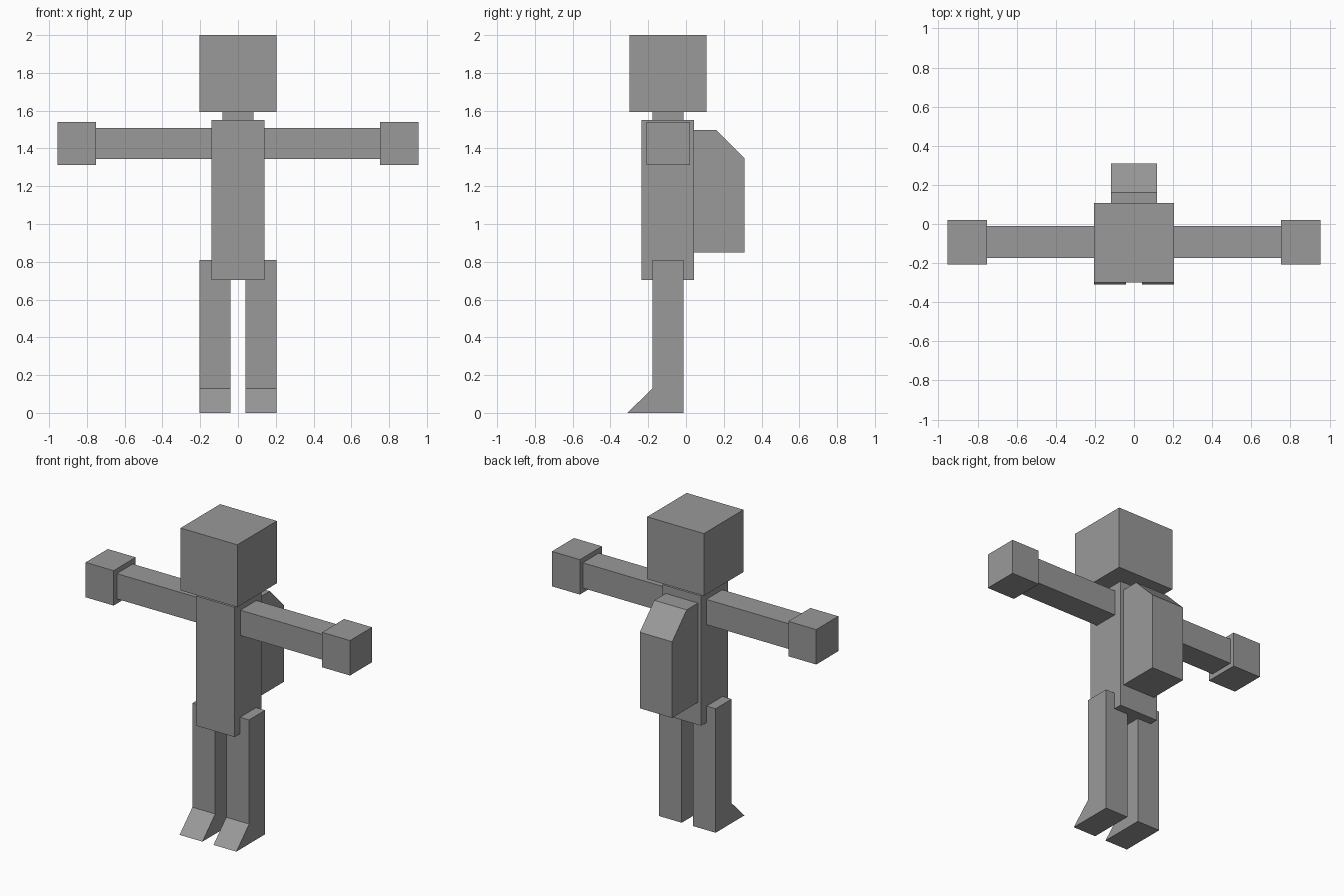
import bpy
import bmesh

if "Cube" in bpy.data.objects:
    bpy.data.objects.remove(bpy.data.objects["Cube"])

grey = bpy.data.materials.new("plain grey")
grey.diffuse_color = (0.32, 0.32, 0.32, 1)
grey.use_nodes = True
grey.node_tree.nodes["Principled BSDF"].inputs["Base Color"].default_value = grey.diffuse_color


def prism(name, x0, x1, profile):
    """Extrude a (y, z) side profile from x0 to x1."""
    bm = bmesh.new()
    face = bm.faces.new([bm.verts.new((x0, y, z)) for y, z in profile])
    out = bmesh.ops.extrude_face_region(bm, geom=[face])
    verts = [g for g in out["geom"] if isinstance(g, bmesh.types.BMVert)]
    bmesh.ops.translate(bm, verts=verts, vec=(x1 - x0, 0, 0))
    bmesh.ops.recalc_face_normals(bm, faces=bm.faces)
    mesh = bpy.data.meshes.new(name)
    bm.to_mesh(mesh)
    bm.free()
    mesh.materials.append(grey)
    obj = bpy.data.objects.new(name, mesh)
    bpy.context.collection.objects.link(obj)


def box(name, x0, x1, y0, y1, z0, z1):
    prism(name, x0, x1, [(y0, z0), (y1, z0), (y1, z1), (y0, z1)])


# Head, neck and torso
box("head", -0.205, 0.205, -0.30, 0.108, 1.593, 2.0)
box("neck", -0.083, 0.083, -0.178, -0.013, 1.55, 1.593)
box("torso", -0.14, 0.14, -0.236, 0.043, 0.703, 1.55)

# Backpack with a sloped top rear edge
prism("backpack", -0.117, 0.117,
      [(0.043, 0.85), (0.31, 0.85), (0.31, 1.347), (0.16, 1.498), (0.043, 1.498)])

# Arms, hands, and legs with wedge toes, on both sides
leg = [(-0.013, 0), (-0.013, 0.81), (-0.178, 0.81), (-0.178, 0.13), (-0.31, 0)]
for side, s in (("left", 1), ("right", -1)):
    box(side + "_arm", s * 0.14, s * 0.753, -0.175, -0.01, 1.343, 1.508)
    box(side + "_hand", s * 0.753, s * 0.955, -0.208, 0.02, 1.312, 1.54)
    prism(side + "_leg", s * 0.04, s * 0.205, leg)
